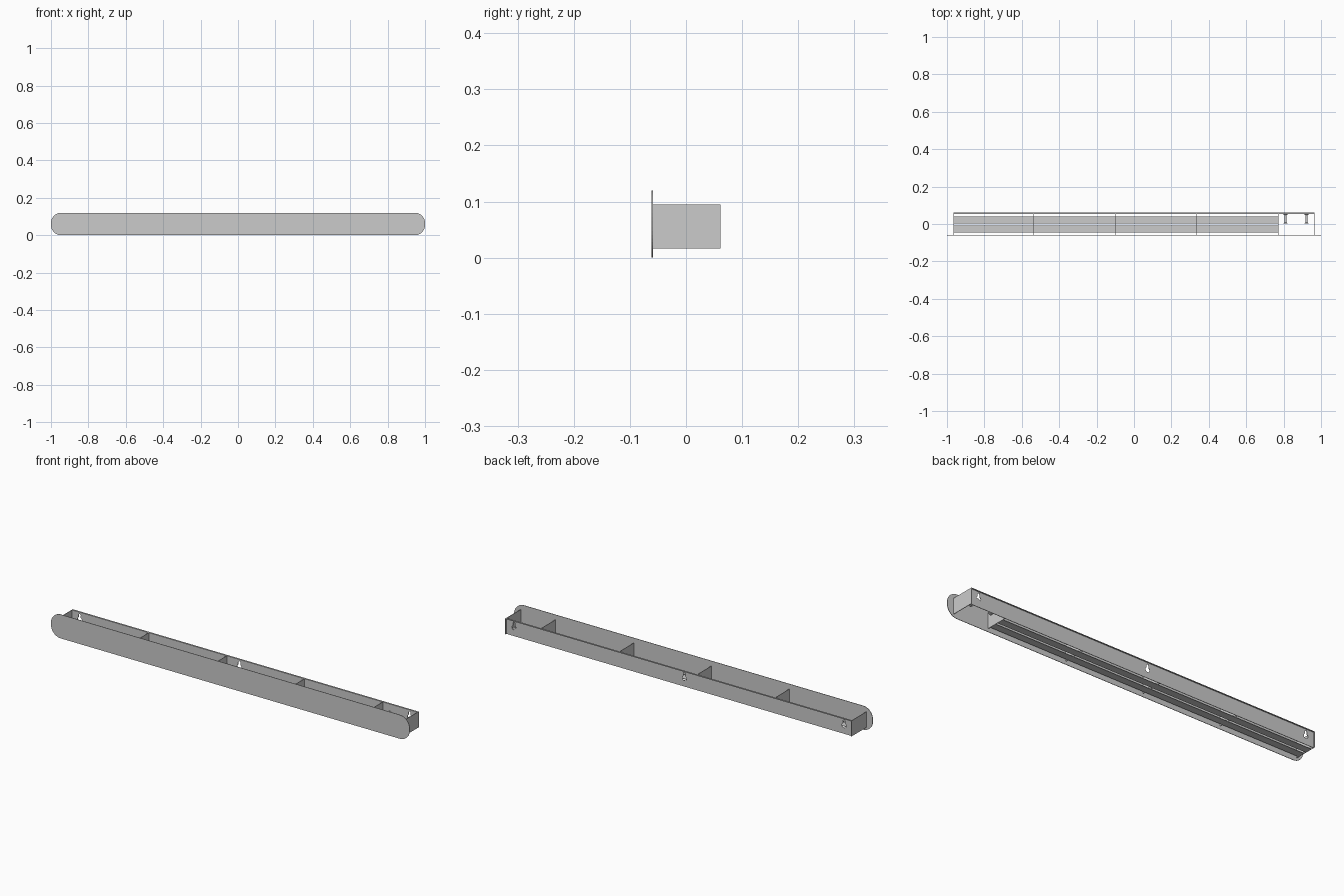
import bpy, bmesh
from math import cos, sin, pi

if "Cube" in bpy.data.objects:
    bpy.data.objects.remove(bpy.data.objects["Cube"])

T = 0.0025  # sheet thickness


def finish(name, bm):
    bmesh.ops.recalc_face_normals(bm, faces=bm.faces)
    me = bpy.data.meshes.new(name)
    bm.to_mesh(me)
    bm.free()
    ob = bpy.data.objects.new(name, me)
    bpy.context.collection.objects.link(ob)
    return ob


def box(name, x0, x1, y0, y1, z0, z1):
    bm = bmesh.new()
    bmesh.ops.create_cube(bm, size=1)
    for v in bm.verts:
        v.co = ((x0 + x1) / 2 + v.co.x * (x1 - x0),
                (y0 + y1) / 2 + v.co.y * (y1 - y0),
                (z0 + z1) / 2 + v.co.z * (z1 - z0))
    return finish(name, bm)


def extrude_xz(name, pts, y0, y1):
    """Solid from an outline in the XZ plane, extruded along y."""
    bm = bmesh.new()
    face = bm.faces.new([bm.verts.new((x, y0, z)) for x, z in pts])
    ext = bmesh.ops.extrude_face_region(bm, geom=[face])
    moved = [g for g in ext["geom"] if isinstance(g, bmesh.types.BMVert)]
    bmesh.ops.translate(bm, verts=moved, vec=(0, y1 - y0, 0))
    return finish(name, bm)


def arc(cx, cz, r, a0, a1, n):
    return [(cx + r * cos(a0 + (a1 - a0) * i / n),
             cz + r * sin(a0 + (a1 - a0) * i / n)) for i in range(n + 1)]


# Rounded front panel
H, R = 0.12, 0.055
outline = []
for i, (cx, cz) in enumerate([(1 - R, H - R), (R - 1, H - R), (R - 1, R), (1 - R, R)]):
    outline += arc(cx, cz, R, i * pi / 2, (i + 1) * pi / 2, 12)
extrude_xz("front_panel", outline, -0.0615, -0.0615 + T)

# Back wall with a folded rear lip along the top
XE, Z0, Z1 = 0.965, 0.016, 0.095
back = box("back_wall", -XE, XE, 0.053, 0.053 + T, Z0, Z1)
box("back_top_lip", -XE, XE, 0.053, 0.0615, Z1 - T, Z1)

# Keyhole hanging slots cut through the back wall
for x in (-0.92, -0.03, 0.92):
    key = arc(x, 0.058, 0.012, pi * 0.66, pi * 2.34, 16) + arc(x, 0.08, 0.006, 0, pi, 8)
    cutter = extrude_xz("keyhole_cutter", key, 0.04, 0.06)
    cutter.hide_render = True
    cutter.hide_set(True)
    mod = back.modifiers.new("keyhole", "BOOLEAN")
    mod.operation = "DIFFERENCE"
    mod.solver = "EXACT"
    mod.object = cutter

# End panels
for name, x in (("left_end", -XE), ("right_end", XE - T)):
    box(name, x, x + T, -0.059, 0.0615, Z0, Z1)

# Dividers between the compartments
for i, x in enumerate((-0.535, -0.1, 0.333, 0.77)):
    box(f"divider_{i + 1}", x - T / 2, x + T / 2, -0.059, 0.053, Z0, Z1)

# Two floor slats, leaving the right compartment open
for name, y in (("front_slat", -0.046), ("rear_slat", 0.003)):
    box(name, -XE, 0.77, y, y + 0.037, Z0, Z0 + T)

# Pegs in the open compartment: (radius, y) profile turned around the y axis
profile = [(0.011, 0.053), (0.011, 0.05), (0.006, 0.048), (0.006, 0.008),
           (0.010, 0.006), (0.010, 0.002)]
for i, x in enumerate((0.81, 0.922)):
    bm = bmesh.new()
    rings = [[bm.verts.new((x + r * cos(k * pi / 8), y, 0.05 + r * sin(k * pi / 8)))
              for k in range(16)] for r, y in profile]
    for a, b in zip(rings, rings[1:]):
        for k in range(16):
            bm.faces.new((a[k], a[k - 1], b[k - 1], b[k]))
    bm.faces.new(rings[0])
    bm.faces.new(rings[-1])
    peg = finish(f"peg_{i + 1}", bm)
    bpy.context.view_layer.objects.active = peg
    peg.select_set(True)
    bpy.ops.object.shade_smooth_by_angle()
    peg.select_set(False)
